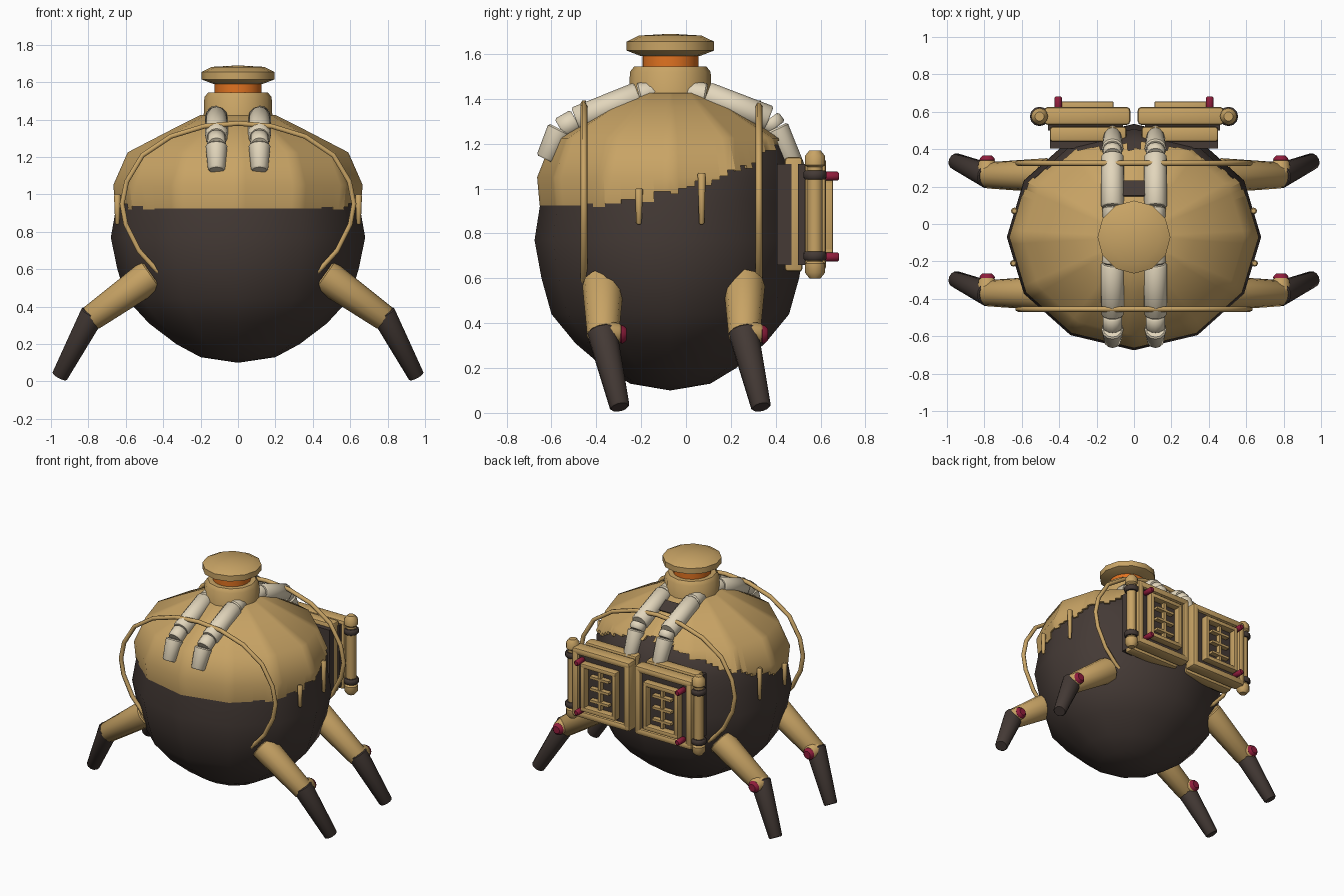
import bpy, bmesh, math
from mathutils import Vector

old = bpy.data.objects.get("Cube")
if old:
    bpy.data.objects.remove(old, do_unlink=True)


def material(name, rgb):
    m = bpy.data.materials.new(name)
    m.use_nodes = True
    m.diffuse_color = (*rgb, 1)
    m.node_tree.nodes["Principled BSDF"].inputs["Base Color"].default_value = (*rgb, 1)
    return m


TAN = material("tan paint", (0.58, 0.37, 0.13))
DARK = material("dark brown metal", (0.058, 0.042, 0.036))
CREAM = material("cream hose", (0.76, 0.67, 0.50))
ORANGE = material("orange ring", (0.75, 0.17, 0.015))
RED = material("dark red knob", (0.28, 0.012, 0.045))
CY = -0.07       # body axis
SQUASH = 0.89    # body is narrower front to back


def finish(name, bm, mat, angle=45):
    bmesh.ops.remove_doubles(bm, verts=bm.verts, dist=0.0005)
    bmesh.ops.recalc_face_normals(bm, faces=bm.faces)
    mesh = bpy.data.meshes.new(name)
    bm.to_mesh(mesh)
    bm.free()
    mesh.materials.append(mat)
    ob = bpy.data.objects.new(name, mesh)
    bpy.context.collection.objects.link(ob)
    bpy.ops.object.select_all(action='DESELECT')
    ob.select_set(True)
    bpy.context.view_layer.objects.active = ob
    bpy.ops.object.shade_smooth_by_angle(angle=math.radians(angle))
    return ob


def skin(bm, rows, closed=True):
    n = len(rows[0])
    for a, b in zip(rows, rows[1:]):
        for i in range(n if closed else n - 1):
            j = (i + 1) % n
            bm.faces.new((a[i], a[j], b[j], b[i]))


def turn(name, profile, mat, start, axis=(0, 0, 1), sides=12, squash=1):
    """Revolve (radius, distance) pairs about an axis, with closed ends."""
    bm = bmesh.new()
    q = Vector((0, 0, 1)).rotation_difference(Vector(axis).normalized())
    rows = []
    for r, t in profile:
        ring = []
        for i in range(sides):
            a = math.tau * i / sides
            p = Vector((r * math.cos(a), r * math.sin(a) * squash, t))
            ring.append(bm.verts.new(Vector(start) + q @ p))
        rows.append(ring)
    skin(bm, rows)
    bm.faces.new(rows[0])
    bm.faces.new(rows[-1])
    return finish(name, bm, mat)


def tube(name, p, q, r1, r2, mat, soft=0.0, sides=12):
    d = Vector(q) - Vector(p)
    n = d.length
    prof = [(r1, 0), (r2, n)]
    if soft:
        prof = [(r1 - soft, 0), (r1, soft), (r2, n - soft), (r2 - soft, n)]
    return turn(name, prof, mat, p, d, sides)


def box(name, lo, hi, mat, bevel=0.0):
    bm = bmesh.new()
    bmesh.ops.create_cube(bm, size=1)
    lo, hi = Vector(lo), Vector(hi)
    for v in bm.verts:
        v.co = (lo + hi) / 2 + v.co * Vector([abs(c) for c in hi - lo])
    if bevel:
        bmesh.ops.bevel(bm, geom=bm.edges[:], offset=bevel, segments=2,
                        affect='EDGES', profile=0.5)
    return finish(name, bm, mat, 35)


# Body and neck
turn("body", [(0, .10), (.2, .13), (.33, .2), (.475, .31), (.595, .44), (.645, .6),
              (.68, .77), (.65, .94), (.65, 1.05), (.575, 1.215), (.3, 1.35), (0, 1.4)],
     DARK, (0, CY, 0), squash=SQUASH)
turn("neck", [(.185, 1.38), (.18, 1.52), (.16, 1.545), (0, 1.545)], TAN, (0, CY, 0))
turn("neck_ring", [(.125, 1.53), (.125, 1.61)], ORANGE, (0, CY, 0), sides=20)
turn("lid", [(.13, 1.59), (.195, 1.615), (.195, 1.655), (.14, 1.682), (0, 1.69)],
     TAN, (0, CY, 0))

# Painted shell over the body, with a ragged lower edge rising to the back
EDGE = [(-.7, .92), (-.4, .92), (-.2, .95), (0, 1.0), (.17, 1.05), (.33, 1.13), (.5, 1.24)]
SHELL = [(.652, .9), (.667, 1.05), (.59, 1.225), (.33, 1.36), (.2, 1.425), (0, 1.425)]


def interpolate(points, x):
    for (a, fa), (b, fb) in zip(points, points[1:]):
        if x <= b:
            return fa + (fb - fa) * (x - a) / (b - a)
    return points[-1][1]


def shell_radius(z):
    return interpolate([(h, r) for r, h in SHELL[:5]], z)


bm = bmesh.new()
columns, split = [], 8
for i in range(12):
    a, b = (Vector((math.cos(math.tau * k / 12), math.sin(math.tau * k / 12) * SQUASH, 0))
            for k in (i, i + 1))
    for j in range(split):
        for side in (j, j + 1):
            columns.append((a.lerp(b, side / split), a.lerp(b, (j + 0.5) / split), i * split + j))
rows = [[] for _ in range(len(SHELL) + 1)]
for d, mid, k in columns:
    edge = interpolate(EDGE, CY + mid.y * .65)
    edge = round(edge / .025) * .025 + .012 * math.sin(k // 2 * 2.3) * (mid.y > -.6)
    edge = max(edge, .915)
    heights = [edge] + [max(edge, z) for r, z in SHELL[1:]]
    radii = [shell_radius(z) for z in heights[:-1]] + [0]
    heights.insert(0, edge)
    radii.insert(0, radii[0] - .03)
    for row, z, r in zip(rows, heights, radii):
        row.append(bm.verts.new((d.x * r, CY + d.y * r, z)))
skin(bm, rows)
bmesh.ops.dissolve_degenerate(bm, dist=0.0005, edges=bm.edges[:])
finish("upper_shell", bm, TAN, 40)

# Bare patch between the rear hoses
patch = box("bare_patch", (-.065, -.045, -.004), (.065, .045, .004), DARK)
patch.location = (0, .19, 1.385)
patch.rotation_euler.x = -.48

# Wire hoops in front of and behind the middle
HALF = [(.4, .57), (.44, .6), (.53, .7), (.6, .84), (.62, .95), (.595, 1.07),
        (.51, 1.21), (.36, 1.31), (.18, 1.365)]
for label, y in (("front", -.455), ("back", .325)):
    path = [(-x, z) for x, z in HALF] + [(0, 1.38)] + HALF[::-1]
    curve = bpy.data.curves.new(label + "_hoop", 'CURVE')
    curve.dimensions = '3D'
    curve.bevel_depth, curve.bevel_resolution = .015, 1
    curve.use_fill_caps = True
    spline = curve.splines.new('POLY')
    spline.points.add(len(path) - 1)
    for pt, (x, z) in zip(spline.points, path):
        pt.co = (x, y, z, 1)
    curve.materials.append(TAN)
    bpy.context.collection.objects.link(bpy.data.objects.new(label + "_hoop", curve))

for s, side in ((1, "left"), (-1, "right")):
    # Hoses draped from the neck
    x = .115 * s
    for label, pts in (
            ("front", [(-.13, 1.435), (-.21, 1.415), (-.49, 1.305), (-.56, 1.265), (-.625, 1.13)]),
            ("back", [(0, 1.43), (.09, 1.415), (.37, 1.31), (.4, 1.27), (.49, 1.08)])):
        for k, ((y1, z1), (y2, z2)) in enumerate(zip(pts, pts[1:])):
            r1, r2 = ((.05, .055), (.062, .06), (.052, .052), (.058, .046))[k]
            tube(f"{side}_{label}_hose_{k + 1}", (x, y1, z1), (x, y2, z2), r1, r2, CREAM, .008)

    # Legs with knee hubs
    for label, y in (("front", -.37), ("back", .26)):
        name = f"{side}_{label}_"
        tube(name + "upper_leg", (.46 * s, y, .57), (.79 * s, y, .335), .092, .07, TAN, .008)
        tube(name + "lower_leg", (.775 * s, y - .005, .365), (.955 * s, y + .075, .025),
             .068, .045, DARK, .006)
        tube(name + "knee_hub", (.785 * s, y, .355), (.785 * s, y + .08, .355), .055, .045, TAN, .008)
        tube(name + "knee_knob", (.785 * s, y + .07, .35), (.785 * s, y + .105, .35),
             .042, .038, RED, .012)

    # Paint drips on the flanks
    for k, (y, top, px) in enumerate(((-.21, 1.0, .645), (.07, 1.07, .64))):
        tube(f"{side}_drip_{k + 1}", (px * s, y, top), (px * s, y, .84), .018, .012, TAN, .006, 8)

    # Rear equipment pack
    def pack(part, x1, x2, y1, y2, z1, z2, mat, bevel=0.0):
        box(f"{side}_pack_{part}", (min(x1 * s, x2 * s), y1, z1),
            (max(x1 * s, x2 * s), y2, z2), mat, bevel)

    pack("mount", .05, .45, .405, .47, .66, 1.11, DARK)
    pack("back_plate", .04, .45, .44, .52, .63, 1.14, TAN, .015)
    pack("core", .06, .46, .5, .605, .66, 1.11, DARK)
    for label, z in (("bottom", .635), ("top", 1.085)):
        pack(label + "_rail", .02, .48, .53, .625, z, z + .05, TAN, .018)
    for label, x1 in (("inner", .02), ("outer", .43)):
        pack(label + "_rail", x1, x1 + .05, .53, .625, .64, 1.13, TAN, .018)

    # Framed grille on the pack
    for label, z in (("bottom", .705), ("top", 1.02)):
        pack(label + "_frame", .11, .39, .6, .655, z, z + .03, TAN, .006)
    for label, x1 in (("inner", .11), ("outer", .36)):
        pack(label + "_frame", x1, x1 + .03, .6, .655, .705, 1.05, TAN, .006)
    pack("grille_post", .24, .26, .6, .635, .74, 1.02, TAN)
    for k in range(3):
        z = .79 + k * .085
        pack(f"grille_bar_{k + 1}", .175, .325, .6, .64, z - .009, z + .009, TAN)
    for label, z in (("lower", .695), ("upper", 1.055)):
        tube(f"{side}_{label}_knob", (.405 * s, .6, z), (.405 * s, .682, z), .02, .02, RED, .006)

    # Canister on the outer edge of the pack
    turn(f"{side}_canister", [(.025, .6), (.045, .625), (.045, .665), (.034, .675),
                              (.034, 1.095), (.045, 1.105), (.045, 1.145), (.025, 1.17)],
         TAN, (.505 * s, .575, 0))
    for label, z in (("lower", .68), ("upper", 1.04)):
        tube(f"{side}_{label}_band", (.505 * s, .575, z), (.505 * s, .575, z + .04),
             .052, .052, DARK, .008)
